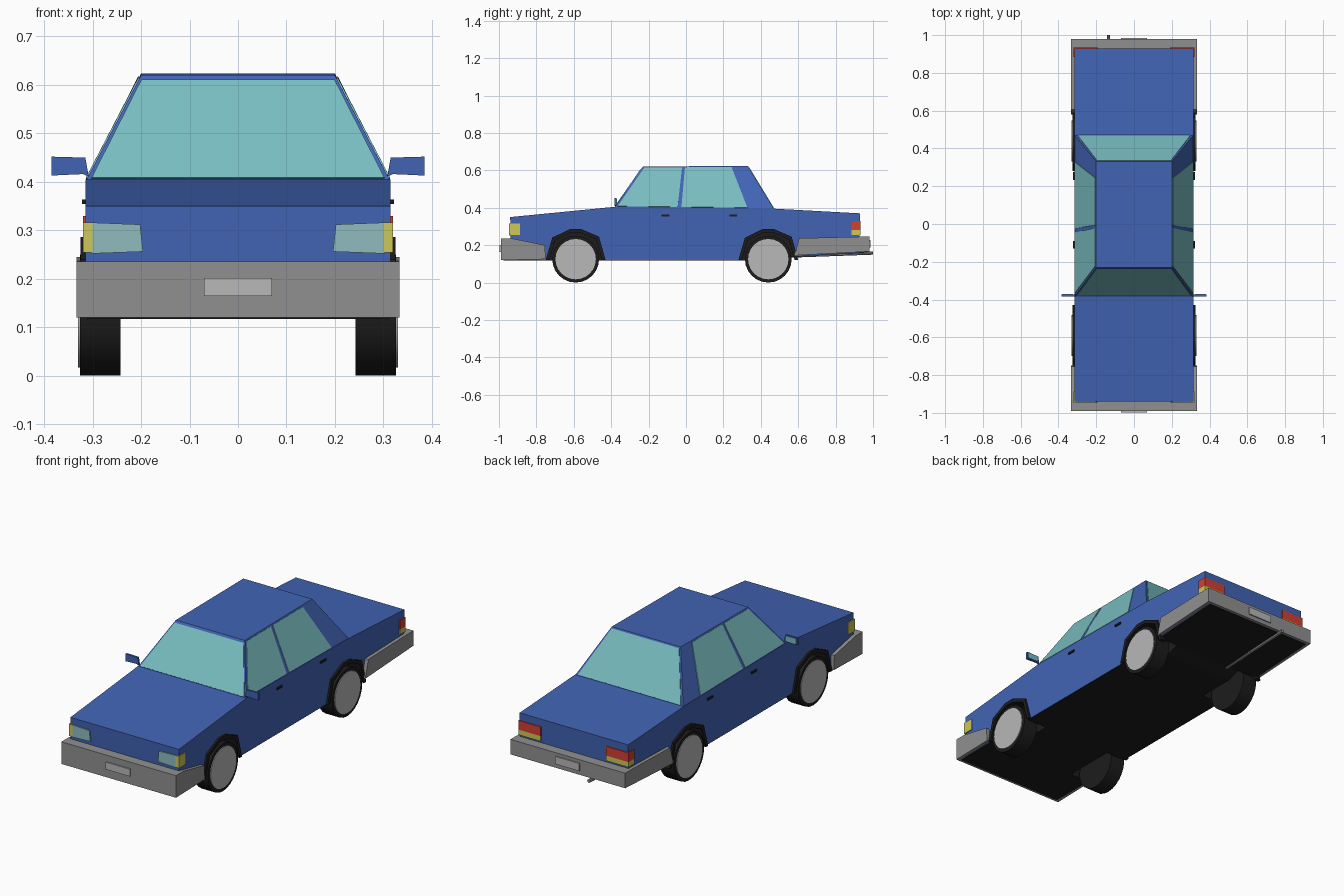
import bpy, bmesh, math
from mathutils import Vector

if "Cube" in bpy.data.objects:
    bpy.data.objects.remove(bpy.data.objects["Cube"])


def material(name, *rgb):
    m = bpy.data.materials.new(name)
    m.diffuse_color = (*rgb, 1)
    m.use_nodes = True
    m.node_tree.nodes["Principled BSDF"].inputs["Base Color"].default_value = m.diffuse_color
    return m


BLUE = material("blue_paint", 0.053, 0.127, 0.456)
GLASS = material("window_glass", 0.19, 0.51, 0.53)
LENS = material("lamp_glass", 0.28, 0.50, 0.52)
BLACK = material("black_rubber", 0.012, 0.012, 0.012)
RED = material("red_lens", 0.65, 0.05, 0.03)
AMBER = material("amber_lens", 0.62, 0.58, 0.10)
GREY = material("bumper_grey", 0.28, 0.28, 0.28)
SILVER = material("light_grey", 0.48, 0.48, 0.48)


def loft(name, a, b, mat, mirror=False):
    """Closed solid between two matching outlines."""
    n = len(a)
    faces = [list(range(n)), list(range(n, 2 * n))]
    faces += [[i, (i + 1) % n, n + (i + 1) % n, n + i] for i in range(n)]
    me = bpy.data.meshes.new(name)
    me.from_pydata([tuple(p) for p in a + b], [], faces)
    bm = bmesh.new()
    bm.from_mesh(me)
    bmesh.ops.recalc_face_normals(bm, faces=bm.faces)
    bm.to_mesh(me)
    bm.free()
    me.materials.append(mat)
    ob = bpy.data.objects.new(name, me)
    bpy.context.collection.objects.link(ob)
    if mirror:
        ob.modifiers.new("mirror", 'MIRROR').use_mirror_merge = False
    return ob


def prism(name, yz, x0, x1, mat, mirror=False):
    """Side outline (y, z) extruded across x."""
    return loft(name, [(x0, y, z) for y, z in yz], [(x1, y, z) for y, z in yz], mat, mirror)


def plate(name, xz, y0, y1, mat, mirror=False):
    """Front outline (x, z) extruded along y."""
    return loft(name, [(x, y0, z) for x, z in xz], [(x, y1, z) for x, z in xz], mat, mirror)


def rect(u0, u1, v0, v1):
    return [(u0, v0), (u1, v0), (u1, v1), (u0, v1)]


def pane(name, corners, uv, mirror=False):
    """Thin glass pane placed on a four-cornered face by u, v fractions."""
    a, b, c, d = map(Vector, corners)
    nrm = (b - a).cross(d - a).normalized() * 0.003
    pts = [a.lerp(b, u).lerp(d.lerp(c, u), v) for u, v in uv]
    return loft(name, [p - nrm for p in pts], [p + nrm for p in pts], GLASS, mirror)


def tube(name, x0, x1, r, y, z, sides, mat):
    """Cylinder along x, mirrored to the other side."""
    ring = [(y + r * math.cos(2 * math.pi * i / sides), z + r * math.sin(2 * math.pi * i / sides))
            for i in range(sides)]
    ob = prism(name, ring, x0, x1, mat, True)
    for p in ob.data.polygons:
        p.use_smooth = len(p.vertices) == 4
    for e in ob.data.edges:  # crisp rims
        va, vb = (ob.data.vertices[i].co for i in e.vertices)
        e.use_edge_sharp = abs(va.x - vb.x) < 1e-5
    return ob


# Lower body and black floor pan
body = prism("body", [(-0.935, 0.12), (-0.94, 0.35), (-0.38, 0.405), (0.47, 0.395), (0.93, 0.37),
                      (0.925, 0.16), (0.57, 0.14), (0.5, 0.12)], -0.315, 0.315, BLUE)
body.data.materials.append(BLACK)
for p in body.data.polygons:
    if p.normal.z < -0.9:
        p.material_index = 1
pan = prism("floor_pan", [(-0.975, 0.117), (-0.975, 0.125), (0.5, 0.125), (0.57, 0.146), (0.965, 0.168),
                          (0.965, 0.16), (0.57, 0.138), (0.5, 0.117)], -0.312, 0.312, BLACK)

# Wheels, arch flares and wheel wells
ARCH = [(-0.16, 0.12), (-0.125, 0.24), (-0.03, 0.286), (0.03, 0.286), (0.125, 0.245), (0.16, 0.12)]
for end, yc in (("front", -0.59), ("rear", 0.44)):
    outer = [(yc + y, z) for y, z in ARCH]
    inner = [(yc + y * 0.88, 0.12 + (z - 0.12) * 0.88) for y, z in ARCH]
    prism(end + "_arch_flare", outer + inner[::-1], 0.295, 0.325, BLACK, True)
    well = [(inner[0][0], 0.05)] + inner + [(inner[-1][0], 0.05)]
    cutter = prism(end + "_well_cutter", well, 0.2, 0.4, BLACK, True)
    cutter.hide_render = True
    cutter.display_type = 'WIRE'
    for target in (body, pan):
        mod = target.modifiers.new(end + "_well", 'BOOLEAN')
        mod.operation = 'DIFFERENCE'
        mod.solver = 'EXACT'
        mod.material_mode = 'TRANSFER'
        mod.object = cutter
    tube(end + "_tyre", 0.243, 0.326, 0.125, yc, 0.125, 24, BLACK)
    tube(end + "_hubcap", 0.30, 0.330, 0.108, yc, 0.125, 24, SILVER)

# Cabin
def ring(w, yf, yr, zf, zr):
    return [(-w, yf, zf), (w, yf, zf), (w, yr, zr), (-w, yr, zr)]


base = ring(0.313, -0.38, 0.47, 0.404, 0.394)
roof = ring(0.20, -0.23, 0.33, 0.620, 0.624)
loft("cabin", base, roof, BLUE)

# Windows
pane("windshield", [base[0], base[1], roof[1], roof[0]], rect(0.015, 0.985, 0.015, 0.95))
pane("rear_window", [base[2], base[3], roof[3], roof[2]], rect(0.02, 0.98, 0.015, 0.97))
side = [base[1], base[2], roof[2], roof[1]]
pane("front_door_window", side, [(0.015, 0.015), (0.394, 0.015), (0.375, 0.97), (0.02, 0.97)], True)
pane("rear_door_window", side, [(0.418, 0.015), (0.835, 0.015), (0.84, 0.97), (0.402, 0.97)], True)

# Bumpers and number plates
prism("front_bumper", [(-0.99, 0.12), (-0.99, 0.236), (-0.93, 0.236), (-0.755, 0.2), (-0.75, 0.125)],
      -0.333, 0.333, GREY)
prism("rear_bumper", [(0.58, 0.145), (0.605, 0.237), (0.93, 0.245), (0.98, 0.245), (0.98, 0.166)],
      -0.333, 0.333, GREY)
plate("front_number_plate", rect(-0.07, 0.07, 0.164, 0.202), -0.997, -0.985, SILVER)
plate("rear_number_plate", rect(-0.07, 0.07, 0.188, 0.228), 0.975, 0.986, SILVER)

# Lamps
plate("headlamp", [(0.196, 0.256), (0.302, 0.252), (0.302, 0.316), (0.202, 0.312)],
      -0.945, -0.92, LENS, True)
plate("indicator", rect(0.30, 0.32, 0.254, 0.316), -0.946, -0.888, AMBER, True)
plate("tail_lamp", rect(0.19, 0.32, 0.282, 0.33), 0.885, 0.934, RED, True)
plate("rear_indicator", rect(0.19, 0.32, 0.255, 0.282), 0.885, 0.934, AMBER, True)

# Door mirrors
shape = [(0.308, 0.41), (0.32, 0.416), (0.385, 0.413), (0.385, 0.452), (0.315, 0.45)]
plate("door_mirror", shape, -0.383, -0.372, BLUE, True)
plate("mirror_glass", rect(0.322, 0.381, 0.419, 0.447), -0.375, -0.370, GLASS, True)

# Door handles
for name, y in (("front_door_handle", -0.11), ("rear_door_handle", 0.253)):
    prism(name, rect(y - 0.021, y + 0.021, 0.354, 0.364), 0.31, 0.322, BLACK, True)

# Exhaust pipe
hexagon = [(-0.135 + 0.009 * math.cos(i * math.pi / 4), 0.009 * math.sin(i * math.pi / 4)) for i in range(8)]
loft("exhaust_pipe", [(x, 0.56, 0.142 + z) for x, z in hexagon],
     [(x, 1.0, 0.158 + z) for x, z in hexagon], GREY)
